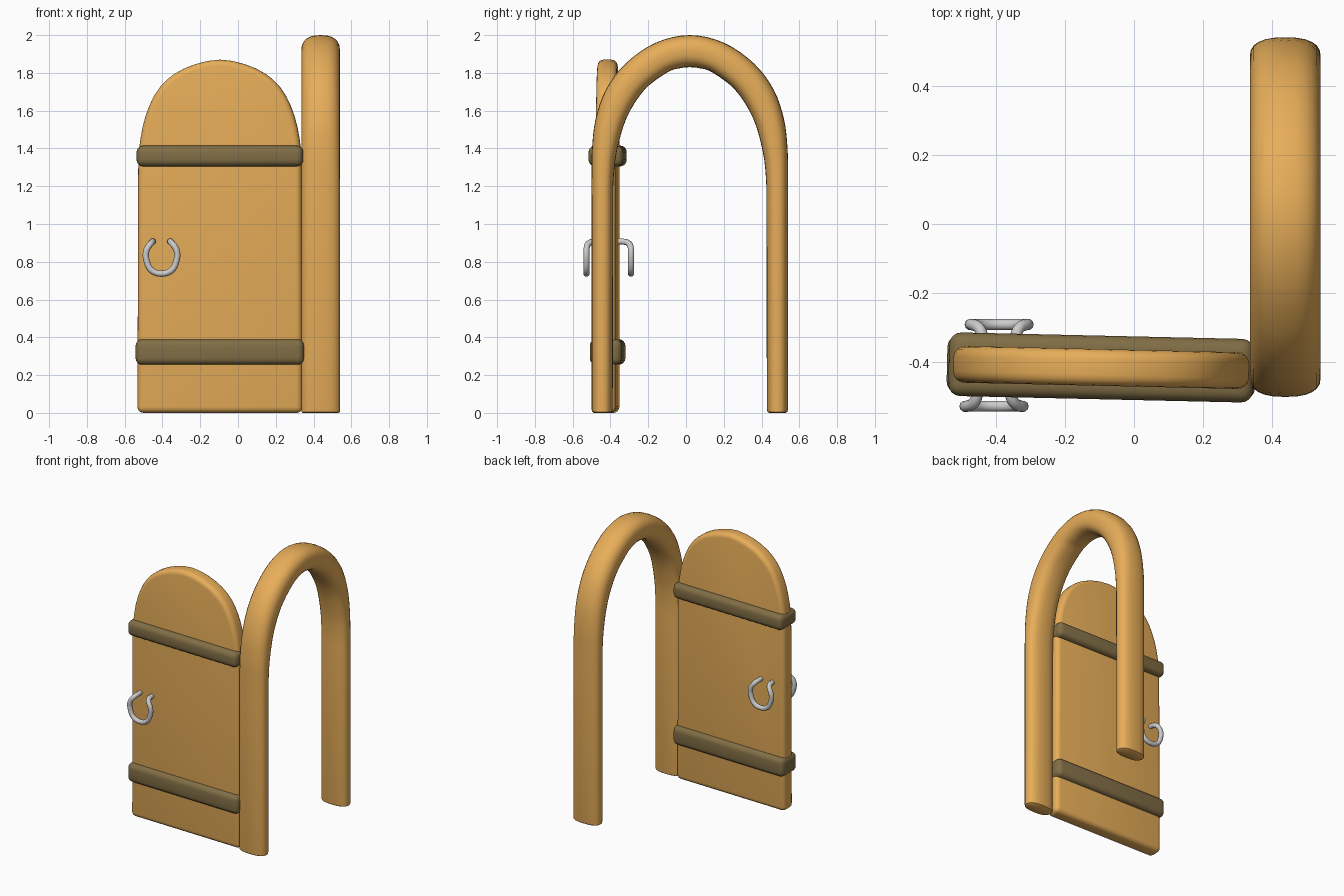
import bpy, bmesh, math
from mathutils import Vector

if "Cube" in bpy.data.objects:
    bpy.data.objects.remove(bpy.data.objects["Cube"])


def material(name, rgb):
    m = bpy.data.materials.new(name)
    m.diffuse_color = (*rgb, 1)
    m.use_nodes = True
    m.node_tree.nodes["Principled BSDF"].inputs["Base Color"].default_value = m.diffuse_color
    return m


WOOD = material("wood", (0.80, 0.42, 0.10))
DARK = material("dark_wood", (0.22, 0.155, 0.06))


def smooth_path(pts, n=4):
    """Catmull-Rom interpolation through points of any dimension."""
    p = [pts[0]] + list(pts) + [pts[-1]]
    out = []
    for i in range(1, len(p) - 2):
        for k in range(n):
            t = k / n
            out.append(tuple(
                0.5 * (2*b + (c-a)*t + (2*a-5*b+4*c-d)*t*t + (3*b-a-3*c+d)*t**3)
                for a, b, c, d in zip(p[i-1], p[i], p[i+1], p[i+2])))
    return out + [tuple(pts[-1])]


def finish(name, bm, mat=None, bevel=0, angle=40):
    bmesh.ops.recalc_face_normals(bm, faces=bm.faces[:])
    me = bpy.data.meshes.new(name)
    bm.to_mesh(me)
    bm.free()
    ob = bpy.data.objects.new(name, me)
    bpy.context.collection.objects.link(ob)
    if mat:
        me.materials.append(mat)
    bpy.ops.object.select_all(action='DESELECT')
    ob.select_set(True)
    bpy.context.view_layer.objects.active = ob
    if bevel:
        mod = ob.modifiers.new("bevel", 'BEVEL')
        mod.width, mod.segments = bevel, 4
        mod.limit_method, mod.angle_limit = 'ANGLE', math.radians(40)
        bpy.ops.object.modifier_apply(modifier="bevel")
    bpy.ops.object.shade_smooth_by_angle(angle=math.radians(angle))
    return ob


def loft(name, rings, mat):
    bm = bmesh.new()
    vs = [[bm.verts.new(c) for c in r] for r in rings]
    n = len(vs[0])
    for a, b in zip(vs, vs[1:]):
        for i in range(n):
            bm.faces.new((a[i], a[(i+1) % n], b[(i+1) % n], b[i]))
    bm.faces.new(vs[0])
    bm.faces.new(vs[-1][::-1])
    return finish(name, bm, mat)


# Arch frame: pairs of outer and inner points (y, z, y, z), right half up to the crown
half = [(.52, 1.12, .406, 1.10), (.52, 1.26, .404, 1.23), (.518, 1.39, .387, 1.38),
        (.50, 1.55, .335, 1.56), (.445, 1.71, .240, 1.71), (.34, 1.85, .118, 1.803),
        (.18, 1.96, .055, 1.824), (0, 2.0, 0, 1.83)]
mirror = [(-a, b, -c, d) for a, b, c, d in half[-2::-1]]
legs = [(.508, 0, .42, 0), (.517, .006, .411, .006), (.52, .02, .408, .02)]
rail = legs + smooth_path(half + mirror) + [(-a, b, -c, d) for a, b, c, d in legs[::-1]]
rings = []
for i, (oy, oz, iy, iz) in enumerate(rail):
    o, q = Vector((0.4375, oy + .02, oz)), Vector((0.4375, iy + .02, iz))
    mid, rad = (o + q) / 2, (o - q) / 2
    w = 0.094 if i in (0, len(rail) - 1) else 0.1025
    ring = []
    for k in range(24):
        c, s = math.cos(k * math.tau / 24), math.sin(k * math.tau / 24)
        e = 0.8
        ring.append(mid + rad * math.copysign(abs(c)**e, c)
                    + Vector((w * math.copysign(abs(s)**e, s), 0, 0)))
    rings.append(ring)
loft("arch_frame", rings, WOOD)

# Door leaf: rounded-top outline, slightly swung about z
SWING, CENTRE = math.radians(-1.3), Vector((-0.095, -0.415, 0))


def place(ob):
    ob.location += CENTRE
    ob.rotation_euler.z = SWING


side = [(.433, 1.25), (.428, 1.40), (.393, 1.575), (.318, 1.725), (.19, 1.823), (0, 1.87)]
outline = [(.437, 0)] + smooth_path(side + [(-x, z) for x, z in side[-2::-1]], 3) + [(-.437, 0)]
bm = bmesh.new()
face = bm.faces.new([bm.verts.new((x, -.053, z)) for x, z in outline])
new = bmesh.ops.extrude_face_region(bm, geom=[face])["geom"]
bmesh.ops.translate(bm, vec=(0, .106, 0), verts=[v for v in new if isinstance(v, bmesh.types.BMVert)])
place(finish("door_panel", bm, WOOD, bevel=0.032))

# Wooden cross bands wrapped around the leaf
for name, z0, z1, hx, hy in (("upper_band", 1.305, 1.415, .441, .092),
                             ("lower_band", .255, .39, .446, .085)):
    bm = bmesh.new()
    bmesh.ops.create_cube(bm, size=1)
    bmesh.ops.scale(bm, vec=(2*hx, 2*hy, z1 - z0), verts=bm.verts[:])
    bmesh.ops.translate(bm, vec=(0, 0, (z0 + z1) / 2), verts=bm.verts[:])
    place(finish(name, bm, DARK, bevel=0.035))

# Horseshoe handles on both faces, as bevelled curves (x offset, distance out, z)
hook = [(-.047, 0, .907), (-.047, .075, .907), (-.058, .108, .895), (-.078, .118, .865),
        (-.083, .118, .825), (-.066, .118, .77), (-.036, .118, .744), (0, .118, .737)]
path = smooth_path(hook + [(-x, y, z) for x, y, z in hook[-2::-1]], 4)
for name, x0, sgn in (("front_handle", -.405, -1), ("back_handle", -.390, 1)):
    cu = bpy.data.curves.new(name, 'CURVE')
    cu.dimensions = '3D'
    cu.bevel_depth, cu.bevel_resolution, cu.use_fill_caps = 0.0165, 3, True
    sp = cu.splines.new('POLY')
    sp.points.add(len(path) - 1)
    for p, (x, y, z) in zip(sp.points, path):
        p.co = (x0 + x, -.409 + sgn * y, z, 1)
    sp.use_smooth = True
    bpy.context.collection.objects.link(bpy.data.objects.new(name, cu))
